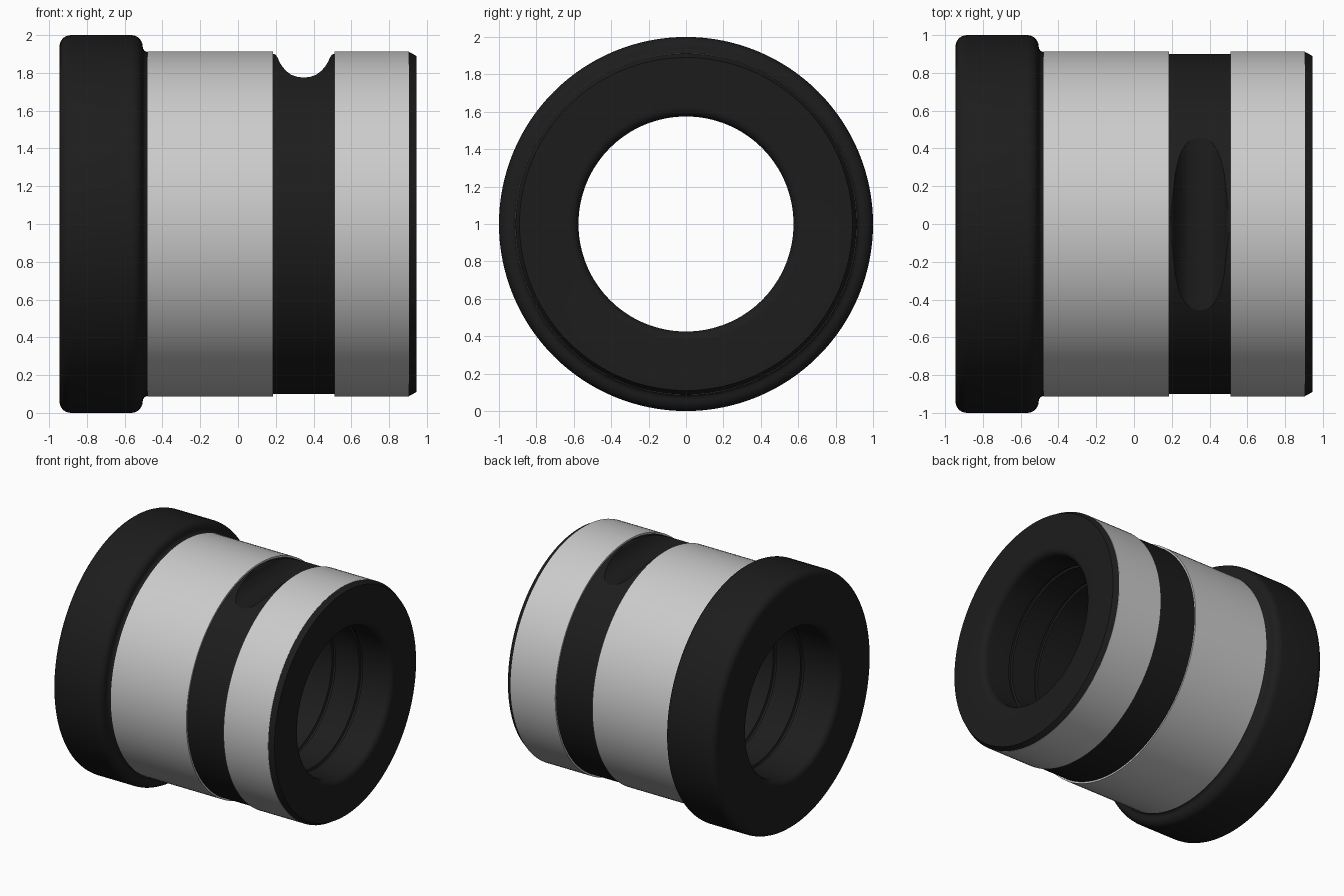
import bpy, bmesh, math

if "Cube" in bpy.data.objects:
    bpy.data.objects.remove(bpy.data.objects["Cube"])

SEG = 128      # sides of every turned part
AXIS_Z = 1.0   # height of the turning axis, which runs along x


def add_object(name, bm):
    bmesh.ops.recalc_face_normals(bm, faces=bm.faces[:])
    mesh = bpy.data.meshes.new(name)
    bm.to_mesh(mesh)
    bm.free()
    ob = bpy.data.objects.new(name, mesh)
    bpy.context.collection.objects.link(ob)
    return ob


def turned(name, profile):
    """Revolve a closed (x, radius) profile around the x axis."""
    bm = bmesh.new()
    rings = []
    for i in range(SEG):
        a = 2 * math.pi * i / SEG
        rings.append([bm.verts.new((x, r * math.sin(a), AXIS_Z + r * math.cos(a)))
                      for x, r in profile])
    n = len(profile)
    for i in range(SEG):
        a, b = rings[i], rings[(i + 1) % SEG]
        for j in range(n):
            k = (j + 1) % n
            bm.faces.new((a[j], a[k], b[k], b[j]))
    return add_object(name, bm)


def arc(cx, cr, rad, start, end, steps=6):
    """Points of a circular arc in the (x, radius) plane, angles in degrees."""
    return [(cx + rad * math.cos(math.radians(start + (end - start) * i / steps)),
             cr + rad * math.sin(math.radians(start + (end - start) * i / steps)))
            for i in range(steps + 1)]


def smooth(ob):
    bpy.ops.object.select_all(action='DESELECT')
    ob.select_set(True)
    bpy.context.view_layer.objects.active = ob
    bpy.ops.object.shade_smooth_by_angle(angle=math.radians(30))


black = bpy.data.materials.new("black")
black.diffuse_color = (0.012, 0.012, 0.012, 1)
black.use_nodes = True
black.node_tree.nodes["Principled BSDF"].inputs["Base Color"].default_value = black.diffuse_color

BORE, LIP = 0.575, 0.05

# Core: flange, fillet, barrel, chamfered end and bore
profile = arc(-0.885, 0.94, 0.06, 180, 90)
profile += arc(-0.565, 0.94, 0.06, 90, 0)
profile += arc(-0.475, 0.94, 0.03, 180, 270, 4)
profile += [(-0.475, 0.90), (0.905, 0.90), (0.905, 0.911), (0.944, 0.89)]
profile += arc(0.944 - LIP, BORE + LIP, LIP, 0, -90)
# thin ring grooves inside the bore
for x in (0.68, 0.44, -0.38, -0.62):
    profile += [(x + 0.015, BORE), (x + 0.01, BORE + 0.015),
                (x - 0.01, BORE + 0.015), (x - 0.015, BORE)]
profile += arc(-0.945 + LIP, BORE + LIP, LIP, 270, 180)
core = turned("core", profile)
core.data.materials.append(black)

# Notch cutter: rounded channel running along y across the top of the band
half = [(0.20, 1.00), (0.163, 0.92), (0.160, 0.902), (0.147, 0.894), (0.137, 0.878),
        (0.130, 0.86), (0.115, 0.836), (0.094, 0.811), (0.066, 0.790), (0.034, 0.779)]
outline = half + [(0, 0.775)] + [(-x, z) for x, z in reversed(half)]
bm = bmesh.new()
face = bm.faces.new([bm.verts.new((0.348 + x, -0.8, AXIS_Z + z)) for x, z in outline])
ext = bmesh.ops.extrude_face_region(bm, geom=[face])
bmesh.ops.translate(bm, vec=(0, 1.6, 0),
                    verts=[v for v in ext["geom"] if isinstance(v, bmesh.types.BMVert)])
cutter = add_object("notch_cutter", bm)
cutter.data.materials.append(black)
cut = core.modifiers.new("notch", 'BOOLEAN')
cut.operation = 'DIFFERENCE'
cut.solver = 'EXACT'
cut.object = cutter
bpy.context.view_layer.objects.active = core
bpy.ops.object.modifier_apply(modifier=cut.name)
bpy.data.objects.remove(cutter, do_unlink=True)
smooth(core)

# Grey sleeves on both sides of the notched band
for name, x0, x1 in (("wide_sleeve", -0.48, 0.185), ("narrow_sleeve", 0.512, 0.905)):
    smooth(turned(name, [(x0, 0.895), (x0, 0.913), (x1, 0.913), (x1, 0.895)]))
